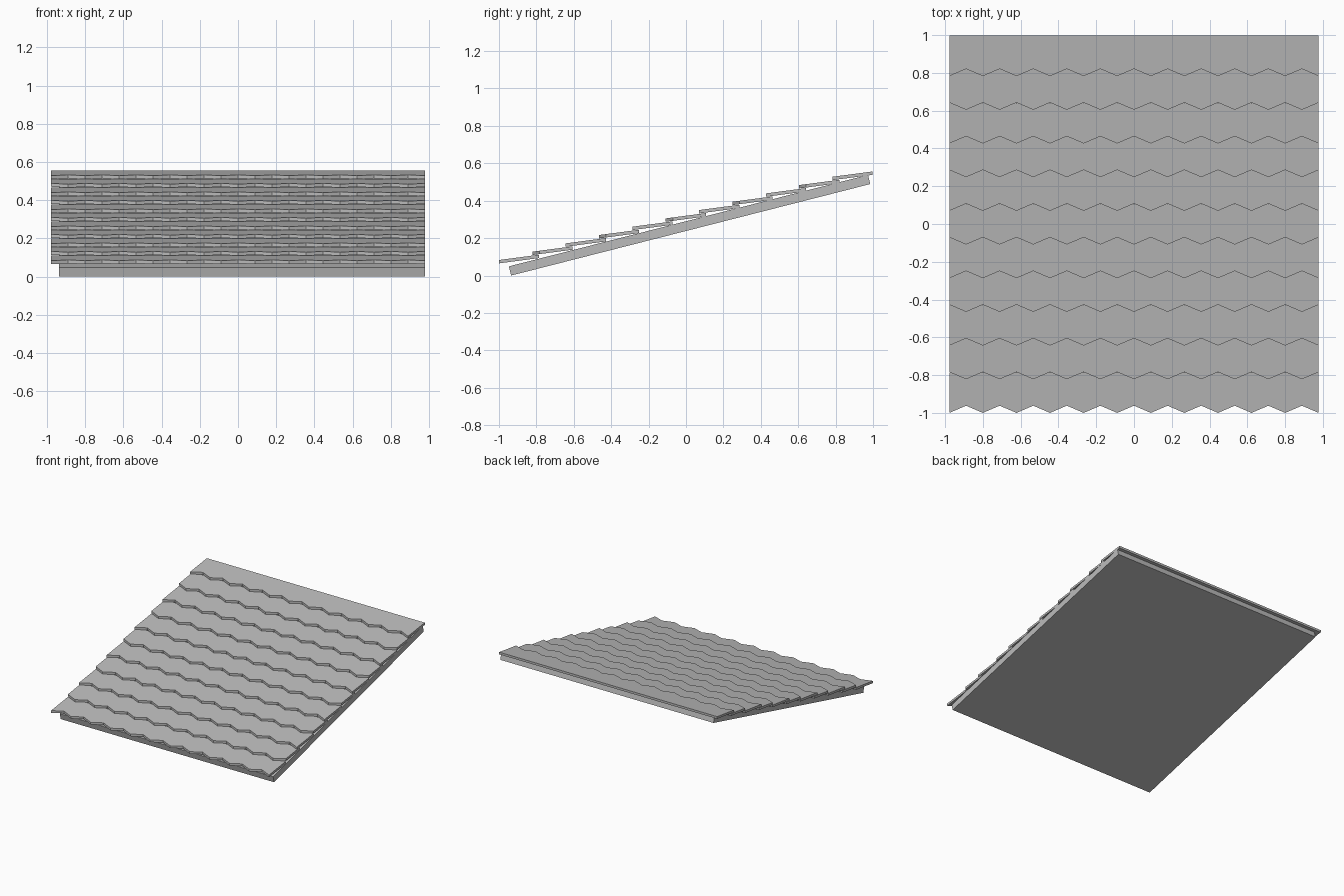
import bpy
import bmesh

cube = bpy.data.objects.get("Cube")
if cube:
    bpy.data.objects.remove(cube, do_unlink=True)

# One plain grey for the whole roof panel
grey = bpy.data.materials.new("slate grey")
grey.use_nodes = True
colour = (0.5, 0.5, 0.5, 1)
grey.diffuse_color = colour
grey.node_tree.nodes["Principled BSDF"].inputs["Base Color"].default_value = colour

HALF = 0.978          # half width of the shingles
TEETH = 11            # points along one course
ROWS = 11
STEP_Y, STEP_Z = 0.1783, 0.0445
LENGTH, TOOTH = 0.215, 0.038
PITCH, THICK = 0.132, 0.018


def prism(name, outline, offset):
    """Solid made by sweeping a closed outline along an offset."""
    bm = bmesh.new()
    face = bm.faces.new([bm.verts.new(p) for p in outline])
    swept = bmesh.ops.extrude_face_region(bm, geom=[face])
    moved = [v for v in swept["geom"] if isinstance(v, bmesh.types.BMVert)]
    bmesh.ops.translate(bm, verts=moved, vec=offset)
    bmesh.ops.recalc_face_normals(bm, faces=bm.faces)
    mesh = bpy.data.meshes.new(name)
    bm.to_mesh(mesh)
    bm.free()
    mesh.materials.append(grey)
    obj = bpy.data.objects.new(name, mesh)
    bpy.context.collection.objects.link(obj)
    return obj


# Sloping deck beneath the shingles
deck = [(-0.935, 0.0), (0.985, 0.489), (0.973, 0.538), (-0.947, 0.049)]
prism("roof_deck", [(-0.937, y, z) for y, z in deck], (0.937 + HALF, 0, 0))

# Overlapping courses with a zigzag front edge, staggered by half a tooth
for row in range(ROWS):
    front = -1 + row * STEP_Y
    base = 0.065 + row * STEP_Z
    depths = [TOOTH * ((i + row) % 2) for i in range(2 * TEETH + 1)]
    outline = [(-HALF + i * HALF / TEETH, front + d, base + PITCH * d)
               for i, d in enumerate(depths)]
    back_y, back_z = front + LENGTH, base + PITCH * LENGTH
    outline += [(HALF, back_y, back_z), (-HALF, back_y, back_z)]
    prism(f"shingle_course_{row + 1}", outline, (0, 0, THICK))
